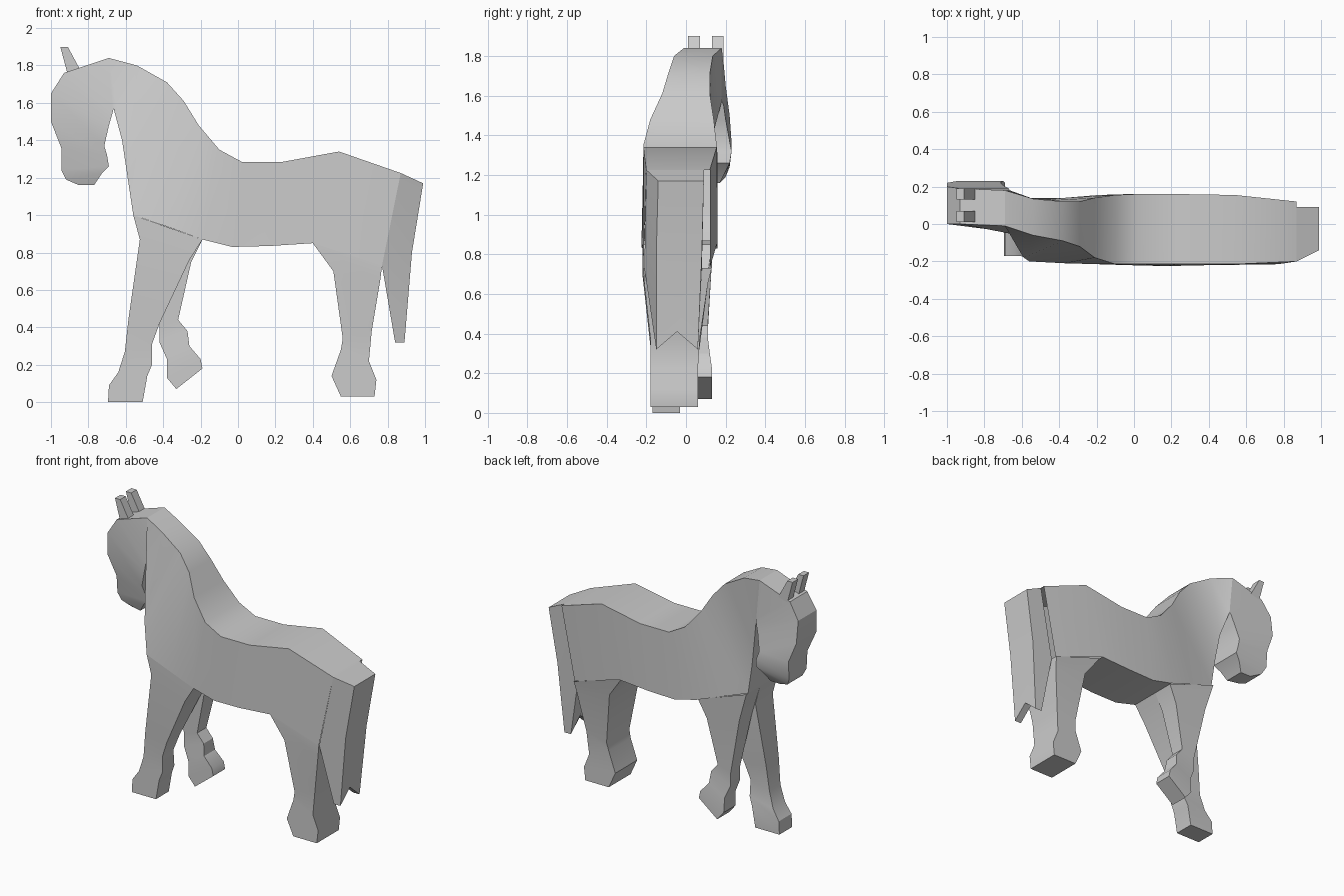
import bpy, bmesh


def loft(name, sections, cap_start=False, cap_end=False, open_a=(), open_b=(), notch=0):
    """Skin four-cornered sections: (ax, az, bx, bz, near y at a, near y at b, far y).
    open_a / open_b list the segments whose a or b side joins another part."""
    bm = bmesh.new()
    rings = []
    for ax, az, bx, bz, na, nb, far in sections:
        rings.append([bm.verts.new(p) for p in
                      ((ax, na, az), (bx, nb, bz), (bx, far, bz), (ax, far, az))])
    for i in range(len(rings) - 1):
        r, s = rings[i], rings[i + 1]
        for k in range(4):
            if (k == 1 and i in open_b) or (k == 3 and i in open_a):
                continue
            j = (k + 1) % 4
            bm.faces.new((r[k], r[j], s[j], s[k]))
    if cap_start:
        bm.faces.new(rings[0][::-1])
    if cap_end:
        bm.faces.new(rings[-1])
    if notch:
        e = rings[-1]
        cut = [bm.edges.get((e[0], e[3])), bm.edges.get((e[1], e[2]))]
        out = bmesh.ops.subdivide_edges(bm, edges=cut, cuts=1)
        mids = [v for v in out["geom_inner"] if isinstance(v, bmesh.types.BMVert)]
        bmesh.ops.connect_verts(bm, verts=mids)
        for v in mids:
            v.co.z += notch
    bmesh.ops.recalc_face_normals(bm, faces=bm.faces[:])
    mesh = bpy.data.meshes.new(name)
    bm.to_mesh(mesh)
    bm.free()
    ob = bpy.data.objects.new(name, mesh)
    bpy.context.collection.objects.link(ob)
    bpy.ops.object.select_all(action='DESELECT')
    ob.select_set(True)
    bpy.context.view_layer.objects.active = ob
    bpy.ops.object.shade_smooth_by_angle(angle=0.52)
    return ob


# Head, from poll to muzzle
loft("head", [
    (-.69, 1.84, -.665, 1.57, -.01, -.05, .18),
    (-.93, 1.76, -.67, 1.55, .00, -.05, .19),
    (-1.0, 1.65, -.69, 1.48, .00, -.04, .20),
    (-1.0, 1.50, -.715, 1.37, .00, -.03, .22),
    (-.945, 1.36, -.70, 1.32, .02, -.02, .23),
    (-.945, 1.24, -.69, 1.26, .03, -.01, .22),
    (-.92, 1.19, -.73, 1.22, .04, .01, .20),
    (-.85, 1.16, -.77, 1.16, .05, .03, .17),
], cap_end=True)

# Neck, chest, back and belly; left open where the legs join
loft("trunk", [
    (-.69, 1.84, -.665, 1.57, -.01, -.05, .18),
    (-.54, 1.80, -.62, 1.40, -.06, -.13, .135),
    (-.38, 1.71, -.59, 1.20, -.09, -.18, .12),
    (-.29, 1.61, -.56, 1.00, -.12, -.20, .12),
    (-.21, 1.48, -.37, .935, -.18, -.21, .14),
    (-.10, 1.35, -.19, .87, -.215, -.215, .155),
    (.02, 1.285, -.03, .83, -.215, -.22, .16),
    (.24, 1.285, .17, .835, -.215, -.225, .16),
    (.54, 1.34, .40, .85, -.215, -.22, .155),
    (.87, 1.225, .77, .73, -.20, -.215, .12),
], open_b=(3, 4, 8))

# Rump and tail with a notched tip
loft("tail", [
    (.87, 1.225, .99, 1.17, -.20, -.14, .09),
    (.77, .73, .93, .80, -.21, -.15, .08),
    (.84, .32, .89, .32, -.15, -.15, .06),
], cap_start=True, cap_end=True, open_a=(0,), notch=.09)

# Hind legs, one solid block
loft("hind_leg", [
    (.40, .85, .77, .73, -.22, -.215, .13),
    (.51, .70, .76, .65, -.22, -.21, .11),
    (.56, .34, .715, .38, -.18, -.18, .07),
    (.55, .28, .70, .22, -.18, -.18, .06),
    (.50, .14, .74, .12, -.18, -.18, .06),
    (.55, .03, .73, .03, -.18, -.18, .06),
], cap_end=True)

# Planted front leg
loft("front_leg_planted", [
    (-.56, 1.0, -.19, .87, -.20, -.215, -.01),
    (-.525, .87, -.26, .76, -.20, -.21, -.01),
    (-.585, .45, -.42, .42, -.18, -.18, -.04),
    (-.605, .27, -.46, .31, -.17, -.17, -.05),
    (-.64, .16, -.46, .20, -.17, -.17, -.04),
    (-.69, .09, -.485, .14, -.17, -.17, -.03),
    (-.695, .0, -.51, .0, -.17, -.17, -.03),
], cap_end=True)

# Raised front leg
loft("front_leg_raised", [
    (-.56, 1.0, -.19, .87, -.01, -.01, .14),
    (-.50, .80, -.25, .75, -.01, -.01, .13),
    (-.42, .41, -.32, .44, .01, .01, .11),
    (-.42, .32, -.27, .38, .01, .01, .11),
    (-.38, .23, -.26, .30, .00, .00, .12),
    (-.38, .13, -.20, .23, .00, .00, .13),
    (-.33, .07, -.19, .18, .00, .00, .13),
], cap_end=True)

# Ears
for side, y in (("near", .01), ("far", .13)):
    loft("ear_" + side, [
        (-.91, 1.75, -.84, 1.77, y, y, y + .06),
        (-.95, 1.90, -.91, 1.90, y, y, y + .06),
    ], cap_end=True)
